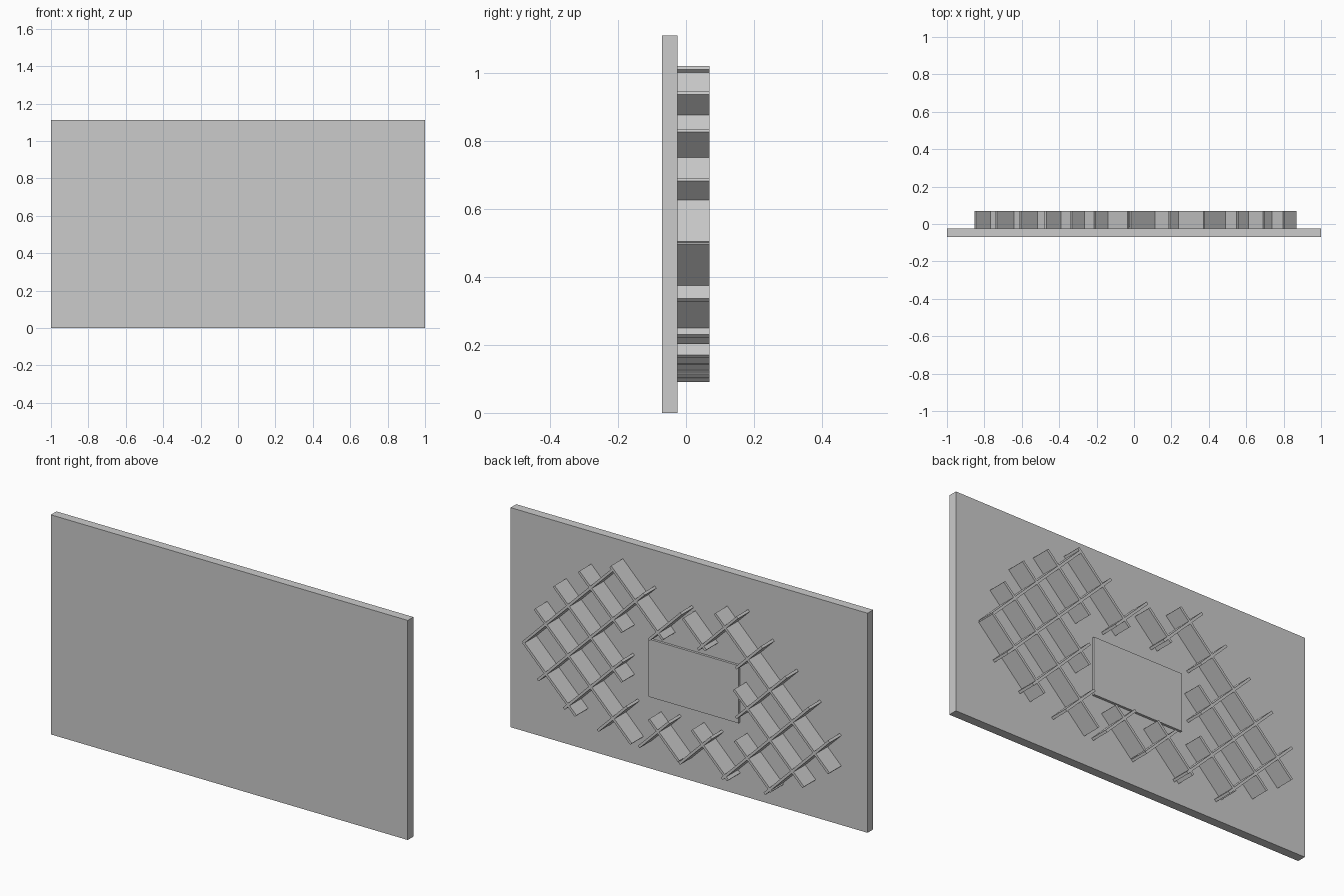
import bpy, math

if "Cube" in bpy.data.objects:
    bpy.data.objects.remove(bpy.data.objects["Cube"])

BACK, TOP = -0.025, 0.069      # panel back face, rib outer edge
PITCH, THICK = 0.251, 0.013


def box(name, x, y, z, turn=0.0):
    """Box from (centre, size) pairs, turned about the y axis."""
    bpy.ops.mesh.primitive_cube_add(size=1, location=(x[0], y[0], z[0]),
                                    rotation=(0, turn, 0))
    ob = bpy.context.object
    ob.name = name
    ob.scale = (x[1], y[1], z[1])
    bpy.ops.object.transform_apply(location=False, rotation=True, scale=True)
    return ob


def rib(name, x0, x1, slope, offset):
    """Thin diagonal wall on the line z = slope * x + offset."""
    xm = (x0 + x1) / 2
    root = BACK - 0.005
    box(name, (xm, (x1 - x0) * math.sqrt(2)), ((root + TOP) / 2, TOP - root),
        (slope * xm + offset, THICK), -slope * math.pi / 4)


# front panel
box("panel", (0, 2), (-0.0475, 0.045), (0.556, 1.112))

# shallow raised plate in the middle of the back
box("centre_plate", (-0.034, 0.504), (-0.021, 0.016), (0.514, 0.292))

# ribs rising with x: line number -> x spans
rising = {
    -3: [(0.57, 0.865)],
    -2: [(0.26, 0.80)],
    -1: [(0.31, 0.693), (-0.007, 0.161)],
    0: [(0.31, 0.553), (-0.282, -0.08)],
    1: [(0.082, 0.376), (-0.525, -0.321)],
    2: [(-0.158, -0.03), (-0.705, -0.315)],
    3: [(-0.848, -0.209)],
}
for k, spans in rising.items():
    for a, b in spans:
        rib("rising_rib", a, b, 1, 0.39 + PITCH * k)

# ribs falling with x
falling = {
    0: [(0.361, 0.865)],
    1: [(0.188, 0.783)],
    2: [(0.31, 0.637), (-0.02, 0.161)],
    3: [(0.283, 0.447), (-0.335, -0.114)],
    4: [(0.048, 0.217), (-0.473, -0.327)],
    5: [(-0.188, -0.01), (-0.608, -0.327)],
    6: [(-0.737, -0.248)],
    7: [(-0.849, -0.487)],
}
for k, spans in falling.items():
    for a, b in spans:
        rib("falling_rib", a, b, -1, 1.366 - PITCH * k)
